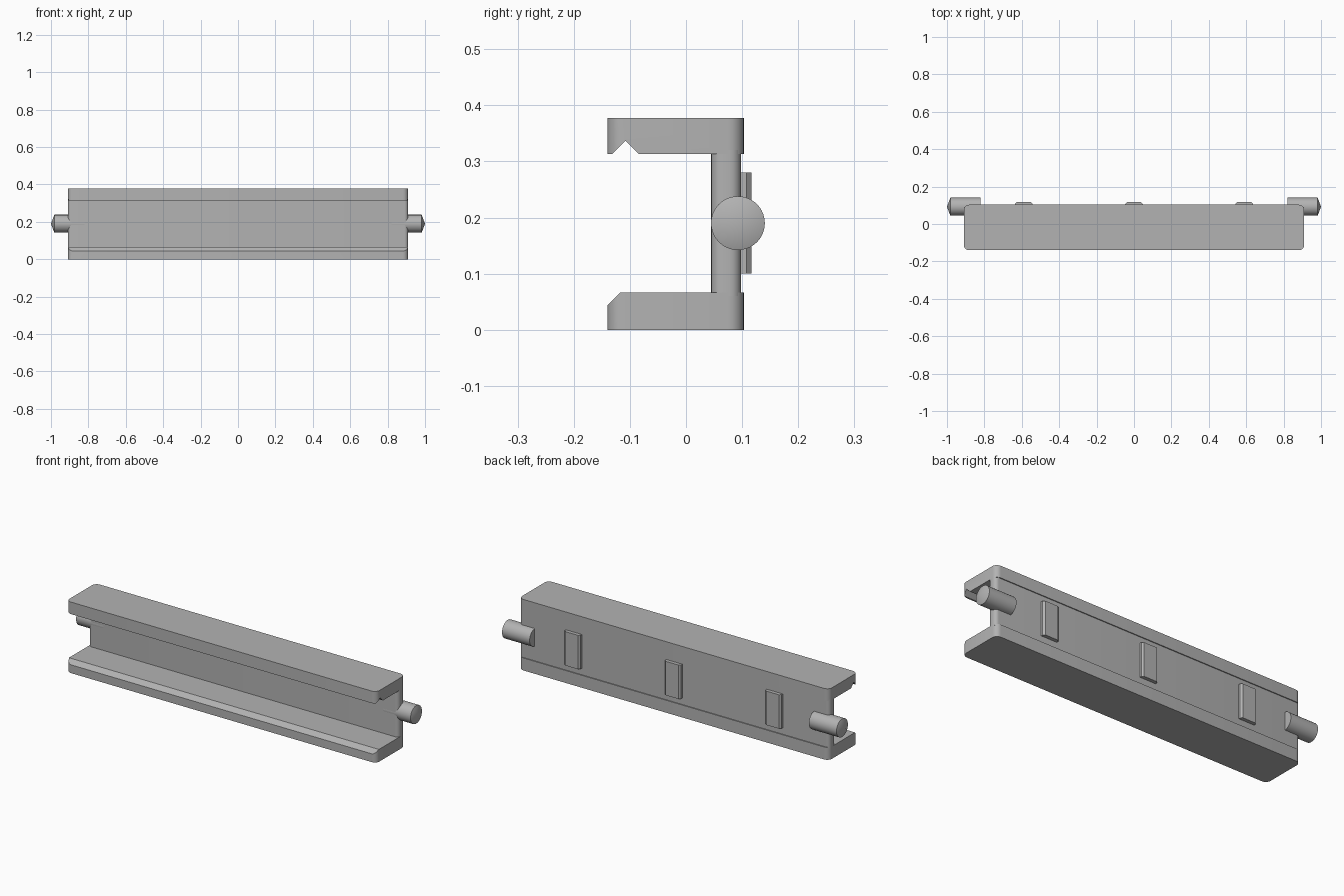
import bpy, bmesh, math
from mathutils import Matrix

if "Cube" in bpy.data.objects:
    bpy.data.objects.remove(bpy.data.objects["Cube"])

grey = bpy.data.materials.new("plain grey")
grey.diffuse_color = (0.45, 0.45, 0.45, 1)
grey.use_nodes = True
grey.node_tree.nodes["Principled BSDF"].inputs["Base Color"].default_value = grey.diffuse_color
HALF = 0.91          # half length of the rail body
MID_Z = 0.19         # height of the rail's centre line


def finish(bm, name, smooth=True):
    bmesh.ops.recalc_face_normals(bm, faces=bm.faces)
    mesh = bpy.data.meshes.new(name)
    bm.to_mesh(mesh)
    bm.free()
    mesh.materials.append(grey)
    obj = bpy.data.objects.new(name, mesh)
    bpy.context.collection.objects.link(obj)
    if smooth:
        activate(obj)
        bpy.ops.object.shade_smooth_by_angle(angle=math.radians(30))
    return obj


def activate(obj):
    bpy.ops.object.select_all(action='DESELECT')
    obj.select_set(True)
    bpy.context.view_layer.objects.active = obj


def prism(name, points, direction, smooth=True):
    """Extrude a closed outline along a direction."""
    bm = bmesh.new()
    face = bm.faces.new([bm.verts.new(p) for p in points])
    ext = bmesh.ops.extrude_face_region(bm, geom=[face])
    verts = [g for g in ext["geom"] if isinstance(g, bmesh.types.BMVert)]
    bmesh.ops.translate(bm, verts=verts, vec=direction)
    return finish(bm, name, smooth)


def rounded_block(name, y0, y1, z0, z1, radius, steps=6):
    """Full-length block with rounded upright corners."""
    pts = []
    for i, (sx, sy) in enumerate([(1, 1), (-1, 1), (-1, -1), (1, -1)]):
        cx = sx * (HALF - radius)
        cy = y1 - radius if sy > 0 else y0 + radius
        for k in range(steps + 1):
            a = math.pi / 2 * (i + k / steps)
            pts.append((cx + radius * math.cos(a), cy + radius * math.sin(a), z0))
    return prism(name, pts, (0, 0, z1 - z0))


def cut(obj, outline):
    """Cut a lengthwise groove with the given (y, z) outline."""
    cutter = prism("groove_cutter", [(-1.2, y, z) for y, z in outline], (2.4, 0, 0), False)
    mod = obj.modifiers.new("groove", 'BOOLEAN')
    mod.operation, mod.solver, mod.object = 'DIFFERENCE', 'EXACT', cutter
    activate(obj)
    bpy.ops.object.modifier_apply(modifier=mod.name)
    bpy.data.objects.remove(cutter)
    bpy.ops.object.shade_smooth_by_angle(angle=math.radians(30))


# Upper flange with a V groove underneath
upper = rounded_block("upper_flange", -0.14, 0.103, 0.313, 0.377, 0.028)
cut(upper, [(-0.156, 0.289), (-0.108, 0.337), (-0.06, 0.289)])

# Lower flange with a chamfered front edge
lower = rounded_block("lower_flange", -0.14, 0.103, 0.0, 0.066, 0.028)
cut(lower, [(-0.16, 0.024), (-0.098, 0.086), (-0.16, 0.086)])

# Web joining the flanges
rounded_block("web", 0.045, 0.098, 0.06, 0.32, 0.02)

# Raised pads on the back, with chamfered sides
for i, x in enumerate((-0.59, 0, 0.59)):
    outline = [(-0.047, 0.09), (0.047, 0.09), (0.047, 0.108), (0.038, 0.117),
               (-0.038, 0.117), (-0.047, 0.108)]
    prism(f"back_pad_{i + 1}", [(x + px, py, 0.1) for px, py in outline], (0, 0, 0.18), False)

# End pins with shallow conical tips
for side, name in ((-1, "left_pin"), (1, "right_pin")):
    bm = bmesh.new()
    for r1, r2, x0, x1 in ((0.048, 0.048, 0.82, 0.982), (0.048, 0, 0.982, 1.0)):
        place = (Matrix.Translation((side * (x0 + x1) / 2, 0.0925, MID_Z))
                 @ Matrix.Rotation(side * math.pi / 2, 4, 'Y'))
        bmesh.ops.create_cone(bm, cap_ends=True, segments=40, radius1=r1, radius2=r2,
                              depth=x1 - x0, matrix=place)
    # Drop the hidden caps between shaft and tip, then weld the seam
    inner = [f for f in bm.faces if len(f.verts) > 4
             and abs(abs(f.calc_center_median().x) - 0.982) < 1e-4]
    bmesh.ops.delete(bm, geom=inner, context='FACES_ONLY')
    bmesh.ops.remove_doubles(bm, verts=bm.verts, dist=1e-4)
    finish(bm, name)
